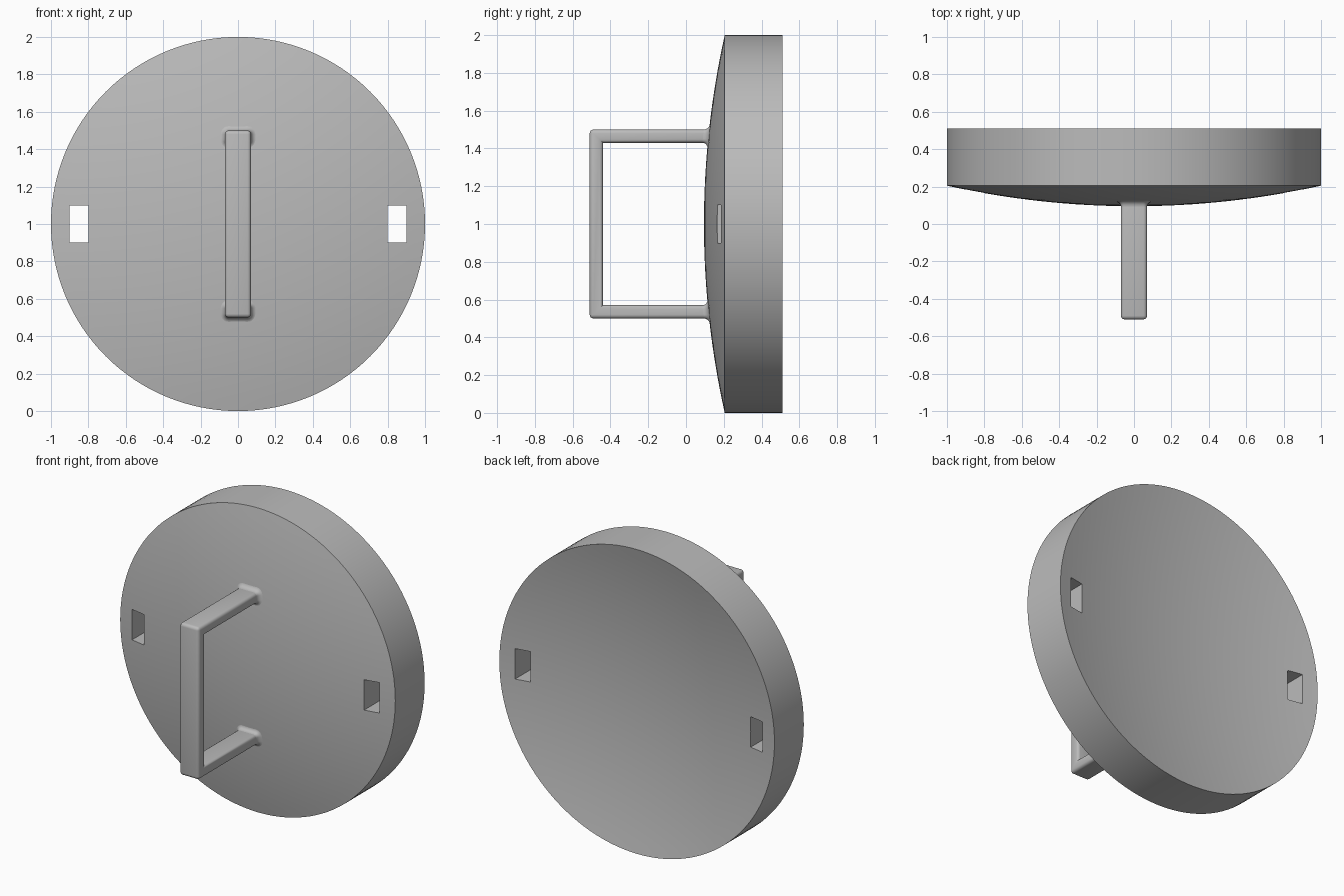
import bpy, bmesh, math
from mathutils import Matrix, Vector

if "Cube" in bpy.data.objects:
    bpy.data.objects.remove(bpy.data.objects["Cube"], do_unlink=True)

grey = bpy.data.materials.new("plain_grey")
grey.use_nodes = True
COLOUR = (0.5, 0.5, 0.5, 1)
grey.diffuse_color = COLOUR
grey.node_tree.nodes["Principled BSDF"].inputs["Base Color"].default_value = COLOUR

SAG, APEX, BACK = 0.11, 0.095, 0.51
R = (1 + SAG * SAG) / (2 * SAG)


def dome(r):
    """Drop of the spherical cap at radius r."""
    return R - math.sqrt(R * R - r * r)


def make(name, bm):
    bmesh.ops.recalc_face_normals(bm, faces=bm.faces[:])
    mesh = bpy.data.meshes.new(name)
    bm.to_mesh(mesh)
    bm.free()
    ob = bpy.data.objects.new(name, mesh)
    bpy.context.collection.objects.link(ob)
    mesh.materials.append(grey)
    return ob


def smooth(ob, angle):
    bpy.ops.object.select_all(action='DESELECT')
    bpy.context.view_layer.objects.active = ob
    ob.select_set(True)
    bpy.ops.object.shade_smooth_by_angle(angle=math.radians(angle))


def apply(ob):
    """Bake the modifiers into the mesh."""
    dg = bpy.context.evaluated_depsgraph_get()
    mesh = bpy.data.meshes.new_from_object(ob.evaluated_get(dg))
    ob.modifiers.clear()
    ob.data = mesh


# Dish: a curved shell with convex front and hollow back, revolved about y
bm = bmesh.new()
radii = [i / 16 for i in range(17)]
profile = [(r, APEX + dome(r)) for r in radii]
profile += [(r, BACK - SAG + dome(r)) for r in reversed(radii)]
verts = [bm.verts.new((r, y, 1)) for r, y in profile]
edges = [bm.edges.new(pair) for pair in zip(verts, verts[1:])]
bmesh.ops.spin(bm, geom=verts + edges, cent=(0, 0, 1), axis=(0, 1, 0),
               angle=2 * math.pi, steps=128)
bmesh.ops.remove_doubles(bm, verts=bm.verts[:], dist=1e-4)
dish = make("dish", bm)

# Strap slots cut through both sides
bm = bmesh.new()
for side in (-1, 1):
    bmesh.ops.create_cube(bm, size=1, matrix=Matrix.Translation((side * 0.85, 0.3, 1))
                          @ Matrix.Diagonal((0.1, 1, 0.2, 1)))
cutter = make("slot_cutter", bm)
cut = dish.modifiers.new("slots", 'BOOLEAN')
cut.operation, cut.solver, cut.object = 'DIFFERENCE', 'EXACT', cutter
apply(dish)
bpy.data.objects.remove(cutter, do_unlink=True)
smooth(dish, 25)

# Handle: a U-shaped bar with rounded edges
bm = bmesh.new()
FRONT, ROOT, BAR, HALF = -0.51, 0.2, 0.07, 0.5
outline = [(ROOT, HALF), (FRONT, HALF), (FRONT, -HALF), (ROOT, -HALF),
           (ROOT, BAR - HALF), (FRONT + BAR, BAR - HALF),
           (FRONT + BAR, HALF - BAR), (ROOT, HALF - BAR)]
face = bm.faces.new([bm.verts.new((-0.07, y, 1 + z)) for y, z in outline])
ext = bmesh.ops.extrude_face_region(bm, geom=[face])
bmesh.ops.translate(bm, vec=(0.14, 0, 0),
                    verts=[v for v in ext["geom"] if isinstance(v, bmesh.types.BMVert)])
inner = FRONT + BAR
rounded = [e for e in bm.edges
           if not all(abs(v.co.y - inner) < 1e-4 and abs(v.co.z - 1) < HALF for v in e.verts)
           or abs(e.verts[0].co.x - e.verts[1].co.x) < 1e-4]
bmesh.ops.bevel(bm, geom=rounded, offset=0.02, segments=4, profile=0.5, affect='EDGES',
                clamp_overlap=True)
smooth(make("handle", bm), 40)


# Foot fillets: flared collars blending the bar into the dish
def fillet(name, zc):
    bm = bmesh.new()
    rings = []
    for k in range(7):
        a = k / 6 * math.pi / 2
        grow = 0.03 * (1 - math.cos(a))
        lift = 0.03 * (1 - math.sin(a)) - 0.001
        ring = []
        for cx, cz, quad in ((1, 1, 0), (-1, 1, 1), (-1, -1, 2), (1, -1, 3)):
            for j in range(6):
                t = (quad + j / 5) * math.pi / 2
                x = cx * 0.05 + (0.02 + grow) * math.cos(t)
                z = zc + cz * 0.015 + (0.02 + grow) * math.sin(t)
                ring.append(bm.verts.new((x, APEX + dome(math.hypot(x, z)) - lift, 1 + z)))
        rings.append(ring)
    for a, b in zip(rings, rings[1:]):
        for i in range(len(a)):
            j = (i + 1) % len(a)
            bm.faces.new((a[i], a[j], b[j], b[i]))
    smooth(make(name, bm), 40)


fillet("upper_foot_fillet", HALF - BAR / 2)
fillet("lower_foot_fillet", BAR / 2 - HALF)
